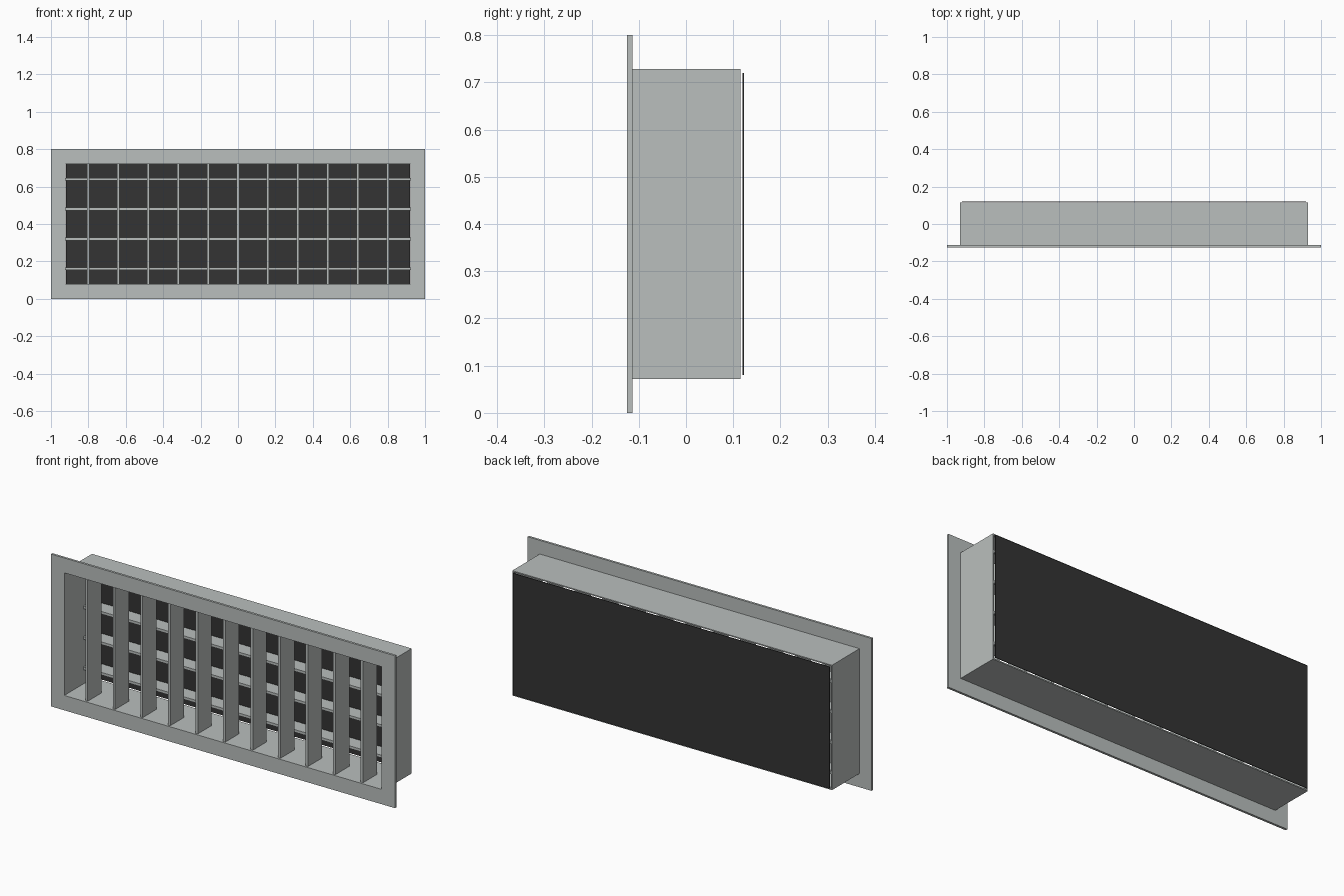
import bpy
import bmesh

if "Cube" in bpy.data.objects:
    bpy.data.objects.remove(bpy.data.objects["Cube"])


def material(name, color):
    m = bpy.data.materials.new(name)
    m.diffuse_color = (*color, 1)
    m.use_nodes = True
    m.node_tree.nodes["Principled BSDF"].inputs["Base Color"].default_value = m.diffuse_color
    return m


METAL = material("light_grey_metal", (0.49, 0.52, 0.51))
DARK = material("dark_screen", (0.033, 0.033, 0.033))


def finish(bm, name, mat):
    bmesh.ops.recalc_face_normals(bm, faces=bm.faces)
    mesh = bpy.data.meshes.new(name)
    bm.to_mesh(mesh)
    bm.free()
    mesh.materials.append(mat)
    obj = bpy.data.objects.new(name, mesh)
    bpy.context.collection.objects.link(obj)
    return obj


def box(name, mat, x0, x1, y0, y1, z0, z1):
    bm = bmesh.new()
    bmesh.ops.create_cube(bm, size=1)
    for v in bm.verts:
        v.co.x = x1 if v.co.x > 0 else x0
        v.co.y = y1 if v.co.y > 0 else y0
        v.co.z = z1 if v.co.z > 0 else z0
    return finish(bm, name, mat)


def rect_ring(name, mat, outer, inner, y0, y1):
    """Hollow rectangle; outer and inner are (half width, half height)."""
    bm = bmesh.new()
    loops = []
    for (hw, hh), y in ((outer, y0), (outer, y1), (inner, y1), (inner, y0)):
        loops.append([bm.verts.new((sx * hw, y, 0.4 + sz * hh))
                      for sx, sz in ((-1, -1), (1, -1), (1, 1), (-1, 1))])
    for a, b in zip(loops, loops[1:] + loops[:1]):
        for i in range(4):
            j = (i + 1) % 4
            bm.faces.new((a[i], a[j], b[j], b[i]))
    return finish(bm, name, mat)


OPENING = (0.922, 0.322)

# Front flange and the duct sleeve behind it
rect_ring("front_flange", METAL, (1.0, 0.4), OPENING, -0.125, -0.113)
rect_ring("duct_sleeve", METAL, (0.929, 0.328), OPENING, -0.113, 0.115)

# Upright vanes near the front
for i in range(11):
    x = -0.8 + 0.16 * i
    box(f"vertical_vane_{i + 1}", METAL, x - 0.007, x + 0.007,
        -0.115, 0.0, 0.078, 0.722)

# Level vanes behind them
for i in range(4):
    z = 0.16 + 0.16 * i
    box(f"horizontal_vane_{i + 1}", METAL, -0.922, 0.922,
        0.033, 0.113, z - 0.007, z + 0.007)

# Dark sheet just behind the sleeve
box("back_screen", DARK, -0.92, 0.92, 0.1195, 0.123, 0.08, 0.72)
